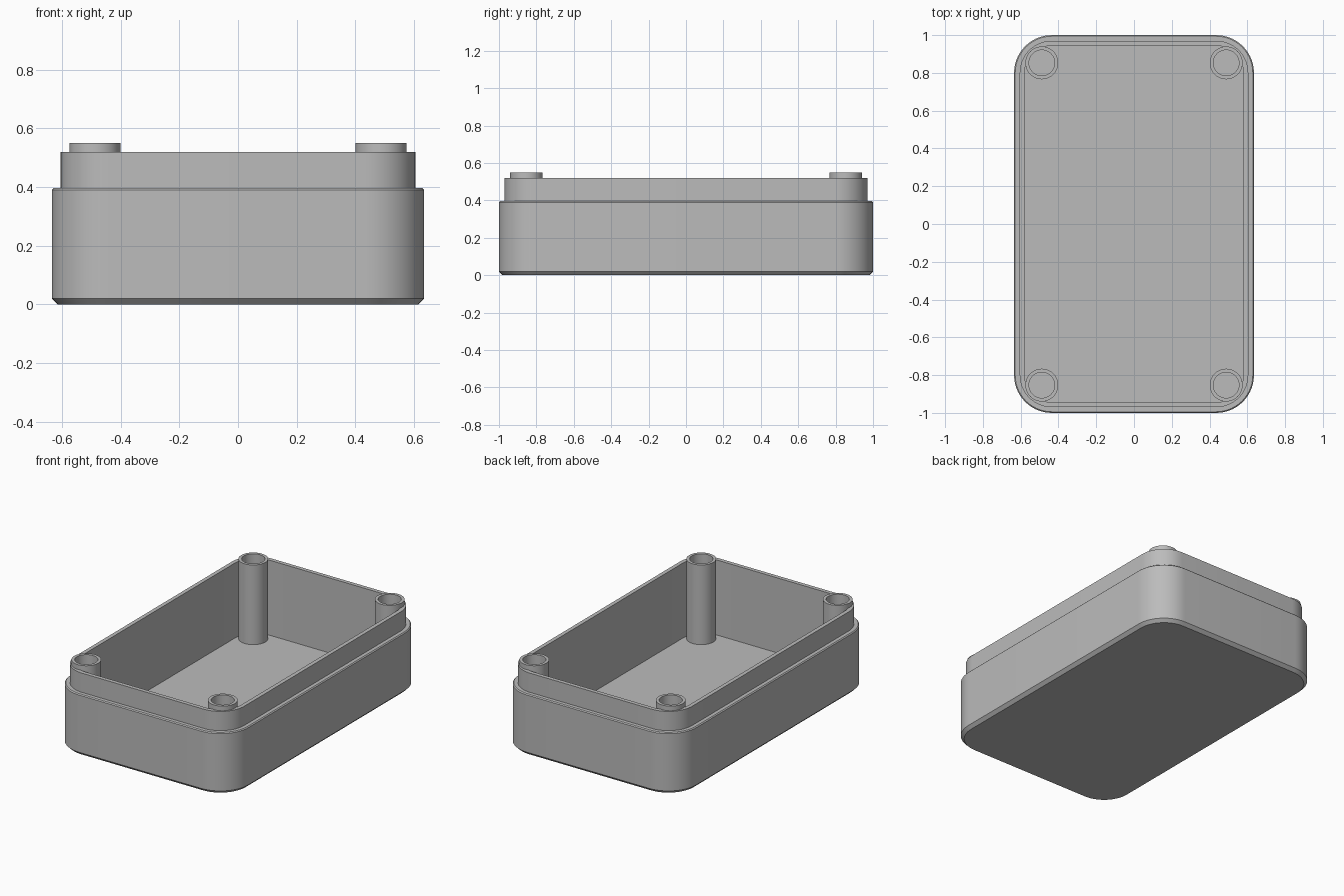
import bpy, bmesh, math

cube = bpy.data.objects.get("Cube")
if cube:
    bpy.data.objects.remove(cube)

HALF_X, HALF_Y, CORNER = 0.635, 1.0, 0.2
FLOOR_Z = 0.035

# Plain grey plastic
grey = bpy.data.materials.new("grey plastic")
grey.use_nodes = True
colour = (0.5, 0.5, 0.5, 1)
grey.diffuse_color = colour
grey.node_tree.nodes["Principled BSDF"].inputs["Base Color"].default_value = colour


def rounded_outline(inset, z, steps=14):
    """Rounded rectangle, offset inwards from the outer wall."""
    radius = CORNER - inset
    cx, cy = HALF_X - CORNER, HALF_Y - CORNER
    points = []
    for quarter, (sx, sy) in enumerate([(1, 1), (-1, 1), (-1, -1), (1, -1)]):
        for i in range(steps + 1):
            a = (quarter + i / steps) * math.pi / 2
            points.append((sx * cx + radius * math.cos(a),
                           sy * cy + radius * math.sin(a), z))
    return points


def circle(radius, z, sides=40):
    return [(radius * math.cos(math.tau * i / sides),
             radius * math.sin(math.tau * i / sides), z) for i in range(sides)]


def loft(name, outlines, location=(0, 0, 0)):
    """Skin successive outlines and cap the first and last."""
    bm = bmesh.new()
    rings = [[bm.verts.new(p) for p in outline] for outline in outlines]
    for low, high in zip(rings, rings[1:]):
        n = len(low)
        for i in range(n):
            j = (i + 1) % n
            bm.faces.new((low[i], low[j], high[j], high[i]))
    bm.faces.new(rings[0][::-1])
    bm.faces.new(rings[-1])
    bmesh.ops.recalc_face_normals(bm, faces=bm.faces)
    mesh = bpy.data.meshes.new(name)
    bm.to_mesh(mesh)
    bm.free()
    mesh.materials.append(grey)
    obj = bpy.data.objects.new(name, mesh)
    obj.location = location
    bpy.context.collection.objects.link(obj)
    bpy.ops.object.select_all(action="DESELECT")
    obj.select_set(True)
    bpy.context.view_layer.objects.active = obj
    bpy.ops.object.shade_smooth_by_angle(angle=math.radians(25))
    return obj


# Tray: chamfered base, outer wall, stepped rim lip, then down to the floor
tray_profile = [(0.02, 0), (0, 0.02), (0, 0.39), (0.006, 0.396), (0.03, 0.396),
                (0.03, 0.52), (0.056, 0.52), (0.056, FLOOR_Z)]
loft("tray", [rounded_outline(inset, z) for inset, z in tray_profile])

# Hollow screw posts in the corners
post_profile = [(0.087, FLOOR_Z - 0.01), (0.087, 0.55), (0.068, 0.55), (0.068, FLOOR_Z)]
for x, side in ((-0.488, "right"), (0.488, "left")):
    for y, end in ((-0.853, "front"), (0.853, "back")):
        loft(f"{end}_{side}_post", [circle(r, z) for r, z in post_profile], (x, y, 0))
